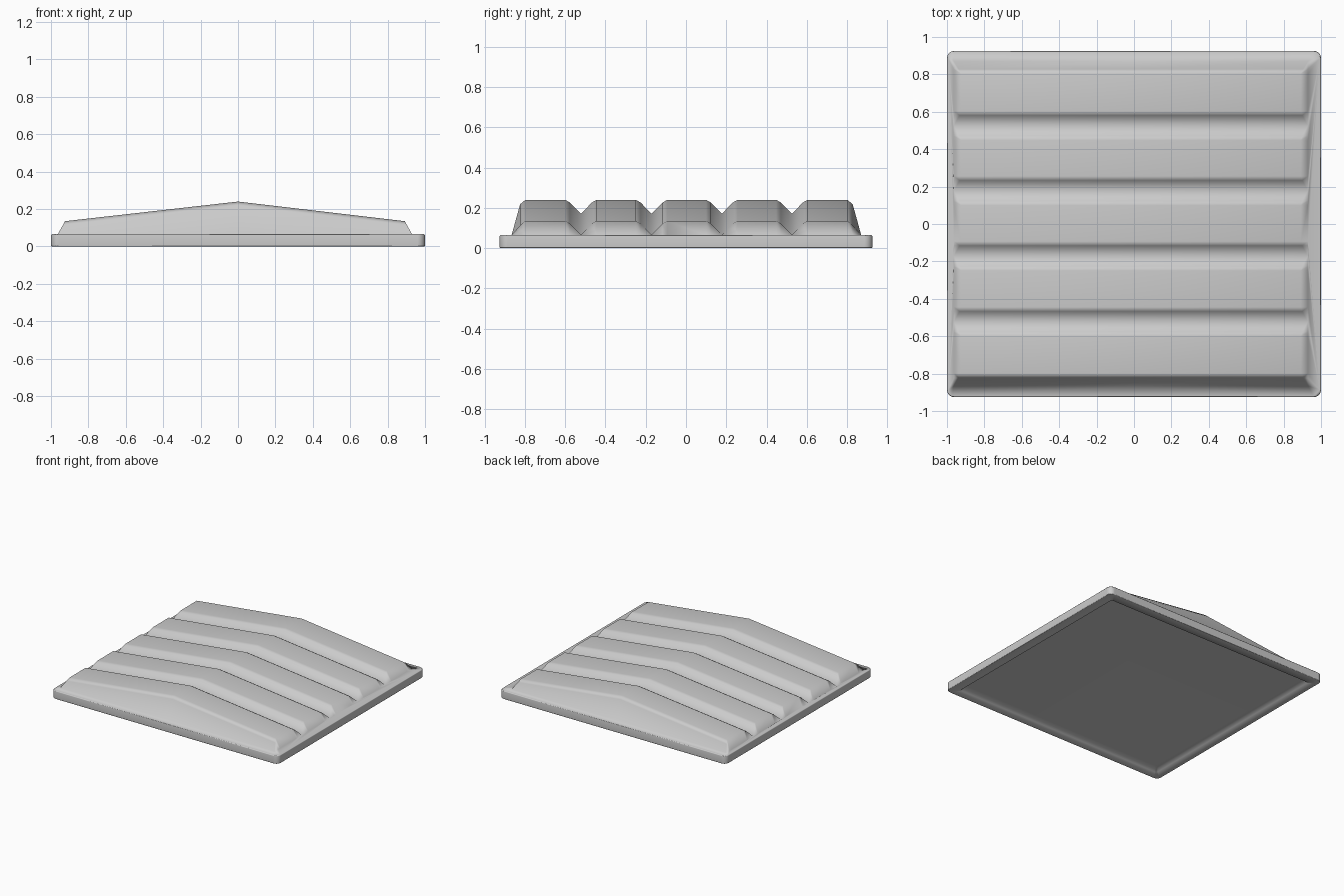
import bpy, bmesh, math

if "Cube" in bpy.data.objects:
    bpy.data.objects.remove(bpy.data.objects["Cube"])

DECK = 0.066
CEILING = 0.05
bm = bmesh.new()


def rounded_loop(hx, hy, r, z, n=5):
    # rounded rectangle, anticlockwise
    loop = []
    for k, (sx, sy) in enumerate([(1, 1), (-1, 1), (-1, -1), (1, -1)]):
        for i in range(n + 1):
            a = math.pi / 2 * (k + i / n)
            loop.append(bm.verts.new((sx * (hx - r) + r * math.cos(a),
                                      sy * (hy - r) + r * math.sin(a), z)))
    return loop


def face(*vs):
    vs = list(dict.fromkeys(vs))
    if len(vs) > 2:
        bm.faces.new(vs)


# ridged roof: (y, drop below the crest, kind) across the five ridges
rows = [(-0.866, 0, "base"), (-0.824, 0.022, "top"), (-0.798, 0, "top")]
for c in (-0.522, -0.171, 0.178, 0.526):
    rows += [(c - 0.078, 0, "top"), (c - 0.055, 0.013, "top"),
             (c, 0.069, "valley"),
             (c + 0.055, 0.013, "top"), (c + 0.078, 0, "top")]
rows += [(0.802, 0, "top"), (0.828, 0.022, "top"), (0.870, 0, "base")]

grid = []
for y, drop, kind in rows:
    row = []
    for top_x, foot_x in ((-0.925, -0.963), (0, 0), (0.892, 0.930)):
        x = top_x + (foot_x - top_x) * drop / 0.069
        z = (0.135 if top_x else 0.24) - drop
        if kind == "base":
            x, z = foot_x, DECK
        v = bm.verts.new((x, y, z))
        foot = bm.verts.new((foot_x, y, DECK)) if top_x and kind == "top" else v
        row.append((v, foot))
    grid.append(row)

for a, b in zip(grid, grid[1:]):
    for k in (0, 1):
        face(a[k][0], a[k + 1][0], b[k + 1][0], b[k][0])
    # sloping end faces
    for k in (0, 2):
        face(a[k][0], b[k][0], b[k][1], a[k][1])
roof_rim = [e for e in bm.edges if e.is_boundary]

# base plate: stacked rounded outlines, with a recess underneath
levels = [(0.08, CEILING), (0.075, 0.0), (0.004, 0.0), (0.0, 0.004),
          (0.0, DECK - 0.006), (0.006, DECK)]
rings = [rounded_loop(1 - d, 0.926 - d, max(0.04 - d, 0.012), z)
         for d, z in levels]
for a, b in zip(rings, rings[1:]):
    for i in range(len(a)):
        j = (i + 1) % len(a)
        face(a[i], a[j], b[j], b[i])
face(*rings[0])

# flat ledge between plate edge and roof foot
top = rings[-1]
plate_rim = [bm.edges.get((top[i - 1], top[i])) for i in range(len(top))]
bmesh.ops.triangle_fill(bm, edges=roof_rim + plate_rim, use_beauty=True,
                        normal=(0, 0, 1))

bmesh.ops.recalc_face_normals(bm, faces=bm.faces)
for f in bm.faces:
    f.smooth = True
me = bpy.data.meshes.new("ridged_cover")
bm.to_mesh(me)
bm.free()
ob = bpy.data.objects.new("ridged_cover", me)
bpy.context.collection.objects.link(ob)
# keep large faces flat while the narrow slopes shade softly
ob.modifiers.new("soft_edges", 'WEIGHTED_NORMAL')
